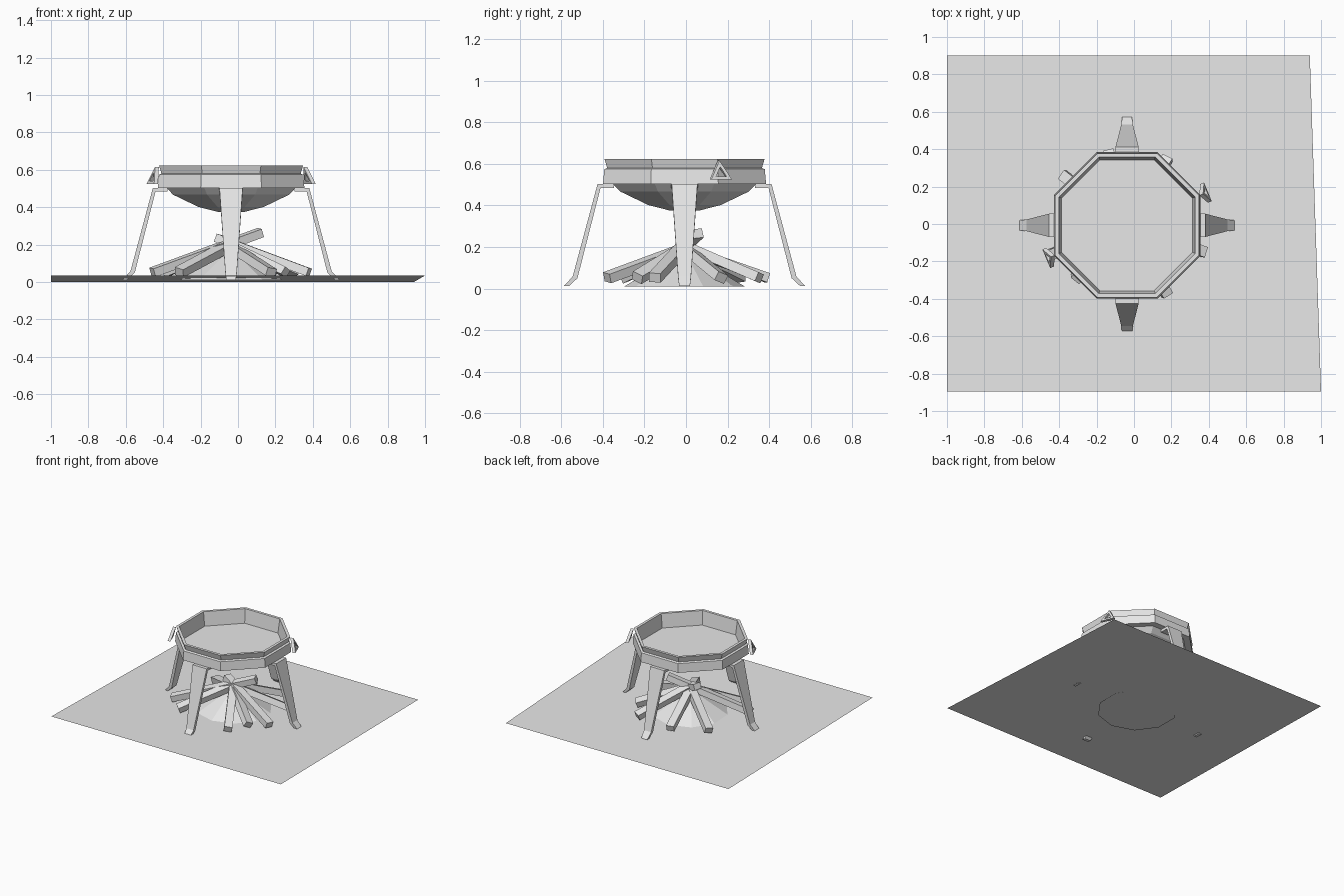
import bpy, bmesh, math
from mathutils import Vector, Matrix

cube = bpy.data.objects.get("Cube")
if cube:
    bpy.data.objects.remove(cube, do_unlink=True)

grey = bpy.data.materials.new("pale_grey")
grey.use_nodes = True
grey.diffuse_color = (0.8, 0.8, 0.8, 1)
grey.node_tree.nodes["Principled BSDF"].inputs["Base Color"].default_value = (0.8, 0.8, 0.8, 1)

CENTRE = Vector((-0.037, -0.007, 0))


def finish(name, bm, matrix=None, recalc=True):
    """Turn a bmesh into a flat shaded object."""
    if matrix:
        bm.transform(matrix)
    if recalc:
        bmesh.ops.recalc_face_normals(bm, faces=bm.faces[:])
    mesh = bpy.data.meshes.new(name)
    bm.to_mesh(mesh)
    bm.free()
    mesh.materials.append(grey)
    obj = bpy.data.objects.new(name, mesh)
    bpy.context.collection.objects.link(obj)
    return obj


def skin(bm, rings, cap=True, closed=False):
    """Bridge rings of points with quads, then cap or join the ends."""
    loops = [[bm.verts.new(p) for p in ring] for ring in rings]
    pairs = list(zip(loops, loops[1:]))
    if closed:
        pairs.append((loops[-1], loops[0]))
    for a, b in pairs:
        for i in range(len(a)):
            j = (i + 1) % len(a)
            bm.faces.new((a[i], a[j], b[j], b[i]))
    if cap and not closed:
        bm.faces.new(loops[0][::-1])
        bm.faces.new(loops[-1])


def polygon(apothem, z, sides=8):
    """Regular polygon with a flat side facing +x."""
    r = apothem / math.cos(math.pi / sides)
    angles = [(i + 0.5) * math.tau / sides for i in range(sides)]
    return [(r * math.cos(a), r * math.sin(a), z) for a in angles]


# Ground sheet, raised slightly along the front
bm = bmesh.new()
corners = [(-1, -0.895, 0.035), (1, -0.895, 0.035), (0.94, 0.9, 0), (-1, 0.9, 0)]
bm.faces.new([bm.verts.new(c) for c in corners])
finish("ground_sheet", bm, recalc=False)

# Octagonal pan: bowl underside, lower band, grooved rim, inner wall and floor
pan_profile = [(0.07, 0.375), (0.175, 0.402), (0.31, 0.467), (0.345, 0.504),
               (0.392, 0.504), (0.386, 0.574), (0.372, 0.58), (0.385, 0.623),
               (0.364, 0.623), (0.35, 0.515)]
bm = bmesh.new()
skin(bm, [polygon(a, z) for a, z in pan_profile])
finish("fire_pan", bm, Matrix.Translation(CENTRE))

# Four tapered legs with turned out feet: outer r, z, inner r, z, half width
leg_path = [(0.34, 0.504, 0.34, 0.484, 0.064), (0.418, 0.504, 0.404, 0.484, 0.062),
            (0.538, 0.058, 0.515, 0.05, 0.031), (0.58, 0.012, 0.556, 0.012, 0.026)]
for i, name in enumerate(("left_leg", "back_leg", "right_leg", "front_leg")):
    bm = bmesh.new()
    skin(bm, [[(ro, -w, zo), (ro, w, zo), (ri, w, zi), (ri, -w, zi)]
              for ro, zo, ri, zi, w in leg_path])
    finish(name, bm, Matrix.Translation(CENTRE) @ Matrix.Rotation(i * math.pi / 2, 4, 'Z'))


# Triangular carrying rings on two opposite corners of the pan
def triangle(scale, depth):
    points = []
    for y, z in ((0, 0.06), (-0.054, -0.032), (0.054, -0.032)):
        points.append((0.447 - 0.3 * z * scale + depth, y * scale, 0.556 + z * scale))
    return points


for name, turn in (("left_ring", 22.5), ("right_ring", 202.5)):
    bm = bmesh.new()
    skin(bm, [triangle(1, -0.011), triangle(1, 0.011),
              triangle(0.5, 0.011), triangle(0.5, -0.011)], closed=True)
    finish(name, bm, Matrix.Translation(CENTRE) @ Matrix.Rotation(math.radians(turn), 4, 'Z'))

# Low ash mound
bm = bmesh.new()
bmesh.ops.create_cone(bm, cap_ends=True, segments=10, radius1=0.29, radius2=0.02, depth=0.16)
finish("ash_mound", bm, Matrix.Translation(CENTRE + Vector((0, 0, 0.09))))

# Split logs leaning inward: angle, outer reach, inner reach, tip height, twist
logs = [(-60, 0.43, 0.0, 0.19, 10), (-38, 0.37, 0.03, 0.18, 25),
        (-19, 0.44, -0.08, 0.235, 5), (27, 0.39, 0.02, 0.19, 20),
        (59, 0.42, 0.02, 0.2, 12), (104, 0.41, 0.0, 0.19, 0),
        (142, 0.44, 0.02, 0.18, 8), (201, 0.45, -0.17, 0.265, 6),
        (226, 0.4, 0.03, 0.19, 15)]
for i, (angle, outer, inner, height, twist) in enumerate(logs):
    a = math.radians(angle)
    out = Vector((math.cos(a), math.sin(a), 0))
    start = CENTRE + out * outer + Vector((0, 0, 0.052))
    end = CENTRE + out * inner + Vector((0, 0, height))
    axis = end - start
    bm = bmesh.new()
    bmesh.ops.create_cube(bm, size=1)
    place = (Matrix.Translation((start + end) / 2)
             @ axis.to_track_quat('Y', 'Z').to_matrix().to_4x4()
             @ Matrix.Rotation(math.radians(twist), 4, 'Y')
             @ Matrix.Diagonal((0.058, axis.length, 0.046, 1)))
    finish("log_%d" % (i + 1), bm, place)
